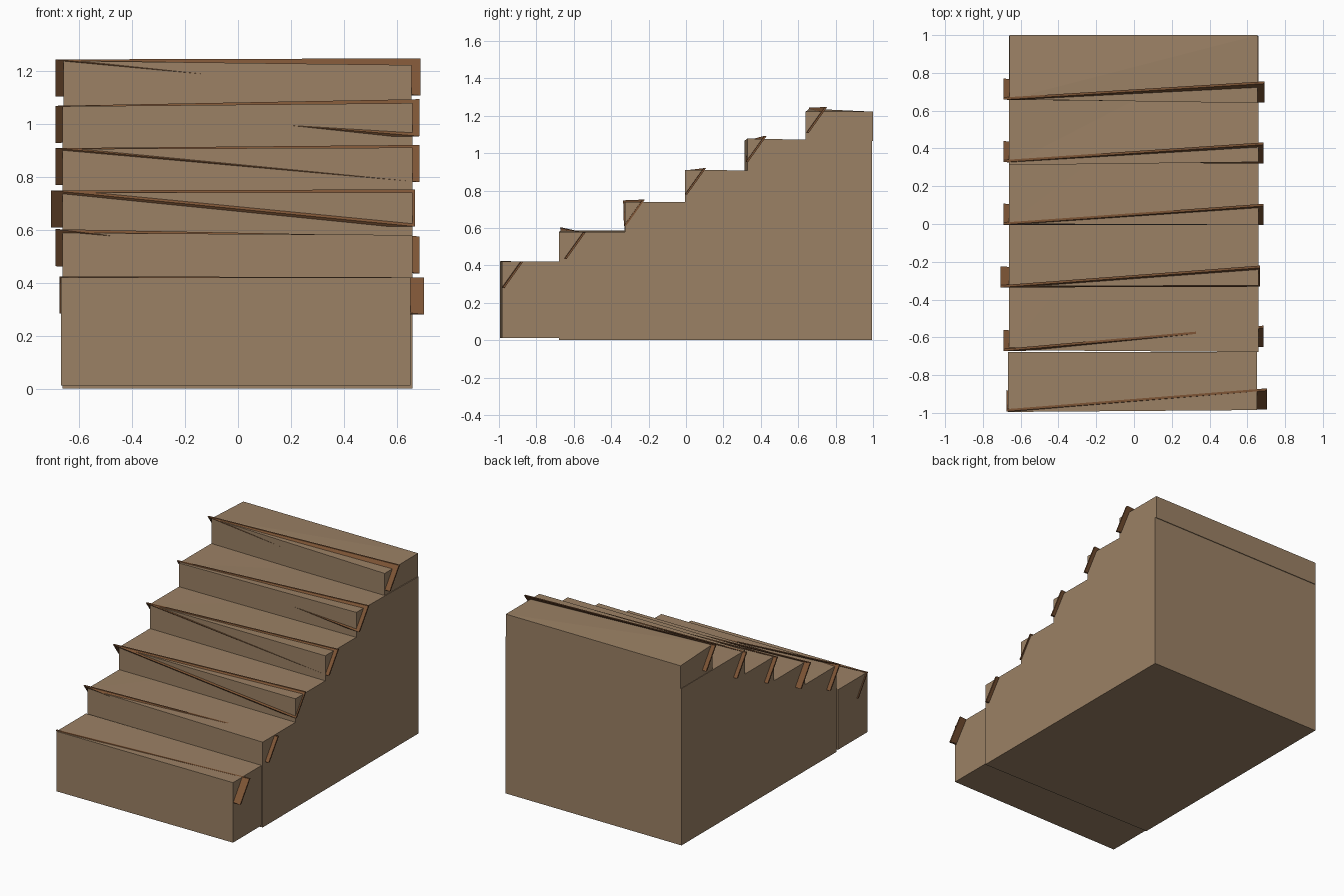
import bpy

cube = bpy.data.objects.get("Cube")
if cube:
    bpy.data.objects.remove(cube)


def material(name, colour):
    mat = bpy.data.materials.new(name)
    mat.use_nodes = True
    mat.diffuse_color = colour
    mat.node_tree.nodes["Principled BSDF"].inputs["Base Color"].default_value = colour
    return mat


tan = material("tan wood", (0.33, 0.22, 0.13, 1))
brown = material("brown wood", (0.21, 0.092, 0.037, 1))


def mesh_object(name, verts, faces, mat):
    mesh = bpy.data.meshes.new(name)
    mesh.from_pydata(verts, [], faces)
    mesh.materials.append(mat)
    obj = bpy.data.objects.new(name, mesh)
    bpy.context.collection.objects.link(obj)
    return obj


def step(name, x, front, back, bottom, top):
    """Box whose front edge and top may differ between the two sides."""
    ends = [(x[0], front[0], top[0]), (x[1], front[1], top[1])]
    (x0, f0, t0), (x1, f1, t1) = ends
    tb = min(top)
    verts = [(x0, f0, bottom), (x1, f1, bottom), (x1, back, bottom), (x0, back, bottom),
             (x0, f0, t0), (x1, f1, t1), (x1, back, tb), (x0, back, tb)]
    faces = [(3, 2, 1, 0), (4, 5, 6), (4, 6, 7), (0, 1, 5, 4),
             (1, 2, 6, 5), (2, 3, 7, 6), (3, 0, 4, 7)]
    mesh_object(name, verts, faces, tan)


def plank(name, left, right, drop=0.14, lean=0.10, thick=0.012):
    """Twisted board: top leans forward at its left end and back at its right end.
    Each end is given as x, front y, top z."""
    (xl, yl, zl), (xr, yr, zr) = left, right
    front = [(xl, yl, zl), (xr, yr + lean, zr),
             (xr, yr, zr - drop), (xl, yl + lean, zl - drop)]
    verts = front + [(x, y + thick, z) for x, y, z in front]
    faces = [(0, 2, 1), (0, 3, 2), (4, 5, 6), (4, 6, 7),
             (0, 1, 5, 4), (1, 2, 6, 5), (2, 3, 7, 6), (3, 0, 4, 7)]
    mesh_object(name, verts, faces, brown)


# Stacked steps: x range, front y at each side, back y, bottom, top at each side
side = (-0.663, 0.66)
steps = [
    ((-0.668, 0.652), (-0.995, -0.985), -0.678, 0.012, (0.42, 0.42)),
    (side, (-0.668, -0.678), 0.995, 0.0, (0.588, 0.58)),
    (side, (-0.33, -0.325), 0.995, 0.58, (0.74, 0.74)),
    (side, (0.0, -0.005), 0.995, 0.74, (0.905, 0.91)),
    (side, (0.312, 0.328), 0.995, 0.905, (1.066, 1.078)),
    ((-0.66, 0.655), (0.66, 0.64), 1.0, 1.066, (1.238, 1.222)),
]
# Boards: left end, right end
planks = [
    ((-0.675, -0.992, 0.424), (0.703, -0.982, 0.42)),
    ((-0.69, -0.673, 0.602), (0.685, -0.65, 0.575)),
    ((-0.706, -0.336, 0.748), (0.668, -0.332, 0.752)),
    ((-0.69, -0.004, 0.908), (0.685, -0.005, 0.92)),
    ((-0.69, 0.327, 1.068), (0.686, 0.32, 1.093)),
    ((-0.69, 0.658, 1.243), (0.69, 0.643, 1.247)),
]
for i, (s, p) in enumerate(zip(steps, planks), 1):
    step(f"step_{i}", *s)
    plank(f"nosing_board_{i}", *p)
